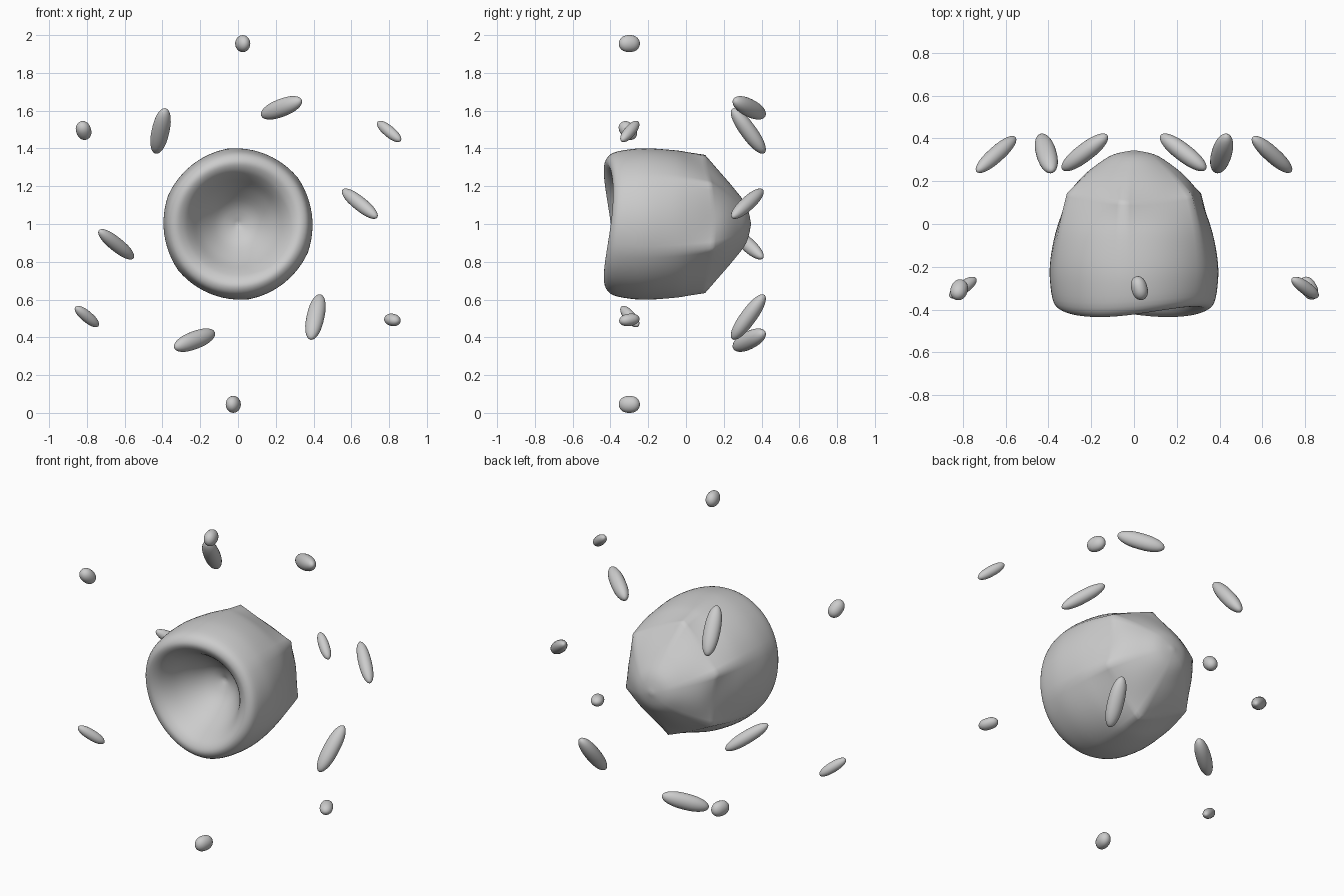
import bpy, bmesh, math
from mathutils import Vector, Matrix

if "Cube" in bpy.data.objects:
    bpy.data.objects.remove(bpy.data.objects["Cube"])

STEPS = 72
TWIST = math.radians(8)      # roll of the six-sided back


def finish(bm, name):
    bmesh.ops.remove_doubles(bm, verts=bm.verts, dist=0.0002)
    bmesh.ops.recalc_face_normals(bm, faces=bm.faces)
    mesh = bpy.data.meshes.new(name)
    bm.to_mesh(mesh)
    bm.free()
    mesh.shade_smooth()
    obj = bpy.data.objects.new(name, mesh)
    bpy.context.collection.objects.link(obj)
    return obj


def spline(pts, n=4):
    """Catmull-Rom curve through tuples of any length."""
    p = [pts[0]] + pts + [pts[-1]]
    out = []
    for i in range(1, len(p) - 2):
        for k in range(n):
            t = k / n
            out.append([0.5 * (2 * b + (c - a) * t + (2 * a - 5 * b + 4 * c - d) * t ** 2
                               + (3 * b - a - 3 * c + d) * t ** 3)
                        for a, b, c, d in zip(*p[i - 1:i + 3])])
    return out + [list(pts[-1])]


# Hollow core: radius, depth, hexagon amount, front wave, back wave
cup = [
    (0, -.12, 0, 0, 0), (.10, -.165, 0, 0, 0), (.19, -.26, 0, .3, 0), (.25, -.35, 0, .7, 0),
    (.29, -.395, 0, 1, 0), (.335, -.410, 0, 1, 0), (.378, -.375, .03, .7, 0),
    (.40, -.27, .08, .3, 0), (.402, -.17, .12, 0, 0), (.394, -.05, .3, 0, .2),
    (.382, .04, .6, 0, .7), (.37, .125, 1, 0, 1),
]
dome = [(.37, .125, 1, 0, 1), (.28, .195, .5, 0, .7), (.195, .26, .25, 0, .4),
        (.10, .322, .1, 0, .1), (0, .345, 0, 0, 0)]
rings = spline(cup) + spline(dome)[1:]

bm = bmesh.new()
grid = []
for r, y, hexa, front, back in rings:
    row = []
    for k in range(STEPS):
        h = 2 * math.pi * k / STEPS
        a = h + TWIST
        # distance from the middle of the nearest hexagon side
        off = (h + math.pi / 6) % (math.pi / 3) - math.pi / 6
        flat = math.cos(math.pi / 6) / math.cos(off)
        rr = max(r, 0) * (1 - hexa * (1 - flat)) * (1 - .05 * hexa * (1 + math.cos(2 * a)))
        yy = y + .024 * front * math.cos(2 * a - math.pi / 3) + .025 * back * math.cos(2 * a)
        row.append(bm.verts.new((rr * math.cos(a), yy, 1 + rr * math.sin(a))))
    grid.append(row)
for lo, hi in zip(grid, grid[1:]):
    for k in range(STEPS):
        j = (k + 1) % STEPS
        bm.faces.new((lo[k], lo[j], hi[j], hi[k]))
finish(bm, "hollow_core")


def pebble(name, a, b, width, depth):
    """Blunt rounded sliver running from a to b."""
    a, b = Vector(a), Vector(b)
    bm = bmesh.new()
    bmesh.ops.create_uvsphere(bm, u_segments=24, v_segments=16, radius=1)
    for v in bm.verts:
        v.co.z = math.copysign(abs(v.co.z) ** 0.85, v.co.z)
    size = Matrix.Diagonal((width / 2, depth / 2, (b - a).length / 2, 1))
    turn = (b - a).to_track_quat('Z', 'Y').to_matrix().to_4x4()
    bm.transform(Matrix.Translation((a + b) / 2) @ turn @ size)
    return finish(bm, name)


def half_turn(p):
    return (-p[0], p[1], 2 - p[2])


# Slivers that repeat after a half turn around the core axis
paired = [
    ("back_sliver_upper", (.125, .415, 1.575), (.335, .255, 1.655), .085, .095),
    ("back_sliver_side", (.555, .405, 1.18), (.735, .245, 1.035), .075, .075),
    ("back_sliver_lower", (.385, .245, .39), (.435, .415, .625), .095, .085),
    ("front_pebble_end", (.01, -.245, 1.955), (.04, -.355, 1.955), .075, .09),
    ("front_pebble_corner", (.74, -.255, 1.54), (.86, -.34, 1.44), .06, .06),
]
for name, a, b, w, d in paired:
    pebble(name + "_1", a, b, w, d)
    pebble(name + "_2", half_turn(a), half_turn(b), w, d)

# Two odd small pebbles
pebble("front_pebble_low_right", (.79, -.25, .50), (.845, -.35, .485), .075, .065)
pebble("front_pebble_high_left", (-.83, -.345, 1.535), (-.805, -.27, 1.455), .08, .08)
